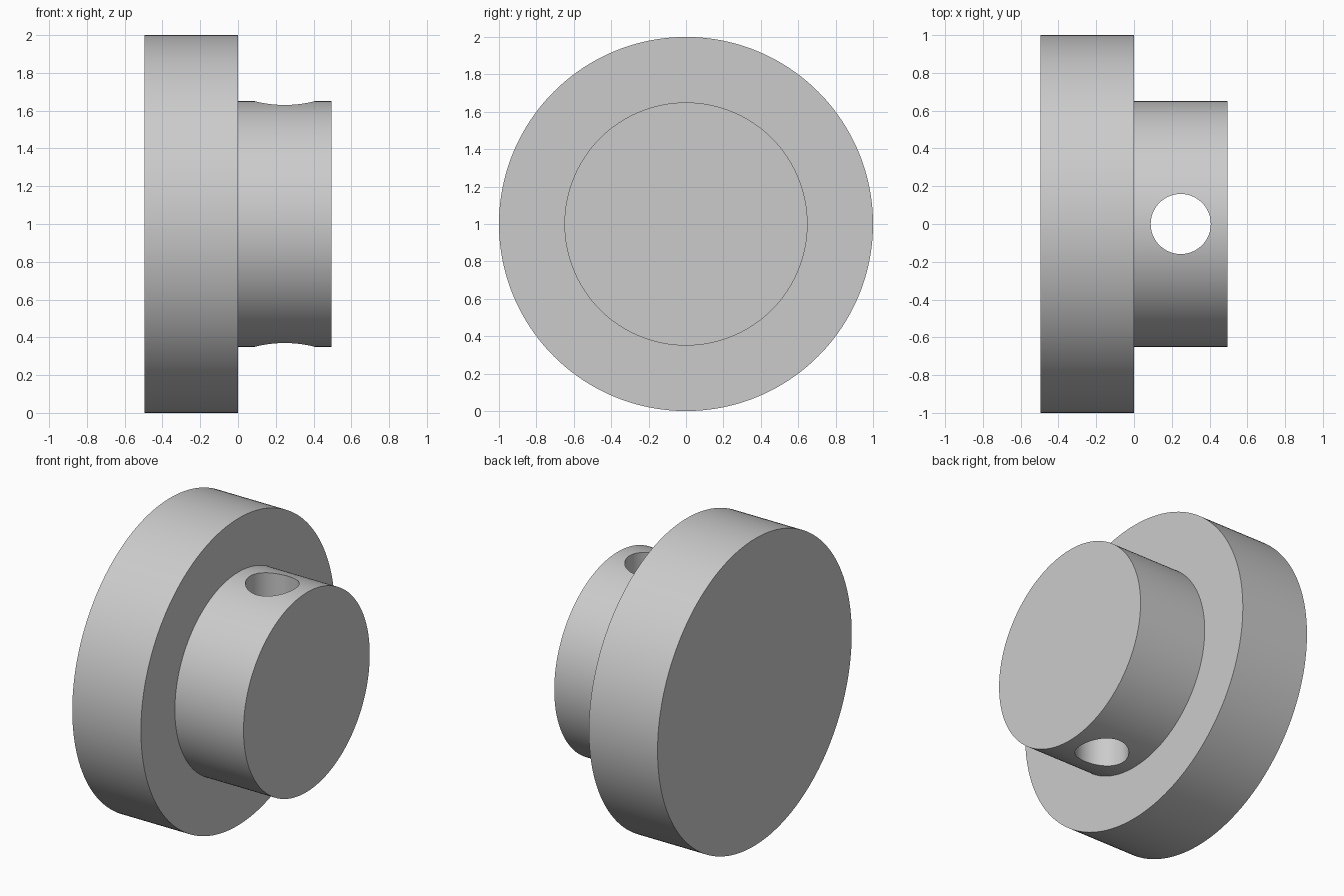
import bpy
import bmesh
import math
from mathutils import Matrix, Vector

SEGMENTS = 192
HALF_LENGTH = 0.495
FLANGE_RADIUS = 1.0
HUB_RADIUS = 0.65
HOLE_RADIUS = 0.159
AXIS_HEIGHT = 1.0

cube = bpy.data.objects.get("Cube")
if cube:
    bpy.data.objects.remove(cube, do_unlink=True)

# Plain grey finish
grey = bpy.data.materials.new("plain grey")
grey.use_nodes = True
colour = (0.6, 0.6, 0.6, 1.0)
grey.diffuse_color = colour
grey.node_tree.nodes["Principled BSDF"].inputs["Base Color"].default_value = colour


def add_object(name, bm):
    bmesh.ops.recalc_face_normals(bm, faces=bm.faces)
    mesh = bpy.data.meshes.new(name)
    bm.to_mesh(mesh)
    bm.free()
    mesh.materials.append(grey)
    obj = bpy.data.objects.new(name, mesh)
    bpy.context.collection.objects.link(obj)
    return obj


# Flange and hub: one stepped profile turned around the x axis
def ring(bm, x, radius):
    angles = [2 * math.pi * i / SEGMENTS for i in range(SEGMENTS)]
    return [bm.verts.new((x, radius * math.cos(a), AXIS_HEIGHT + radius * math.sin(a)))
            for a in angles]


bm = bmesh.new()
profile = [(-HALF_LENGTH, FLANGE_RADIUS), (0, FLANGE_RADIUS),
           (0, HUB_RADIUS), (HALF_LENGTH, HUB_RADIUS)]
rings = [ring(bm, x, radius) for x, radius in profile]
for a, b in zip(rings, rings[1:]):
    for i in range(SEGMENTS):
        j = (i + 1) % SEGMENTS
        bm.faces.new((a[i], a[j], b[j], b[i]))
bm.faces.new(rings[0])
bm.faces.new(rings[-1])
body = add_object("flanged_hub", bm)

# Cross hole drilled vertically through the hub
bm = bmesh.new()
bmesh.ops.create_cone(bm, cap_ends=True, segments=96, radius1=HOLE_RADIUS,
                      radius2=HOLE_RADIUS, depth=2 * FLANGE_RADIUS,
                      matrix=Matrix.Translation(Vector((HALF_LENGTH / 2, 0, AXIS_HEIGHT))))
cutter = add_object("hole_cutter", bm)
cutter.hide_render = True

drill = body.modifiers.new("cross hole", "BOOLEAN")
drill.operation = "DIFFERENCE"
drill.solver = "EXACT"
drill.object = cutter

bpy.ops.object.select_all(action="DESELECT")
body.select_set(True)
bpy.context.view_layer.objects.active = body
bpy.ops.object.modifier_apply(modifier=drill.name)
bpy.data.objects.remove(cutter, do_unlink=True)

# Smooth round walls with crisp rims
bpy.ops.object.shade_smooth_by_angle(angle=math.radians(30))
